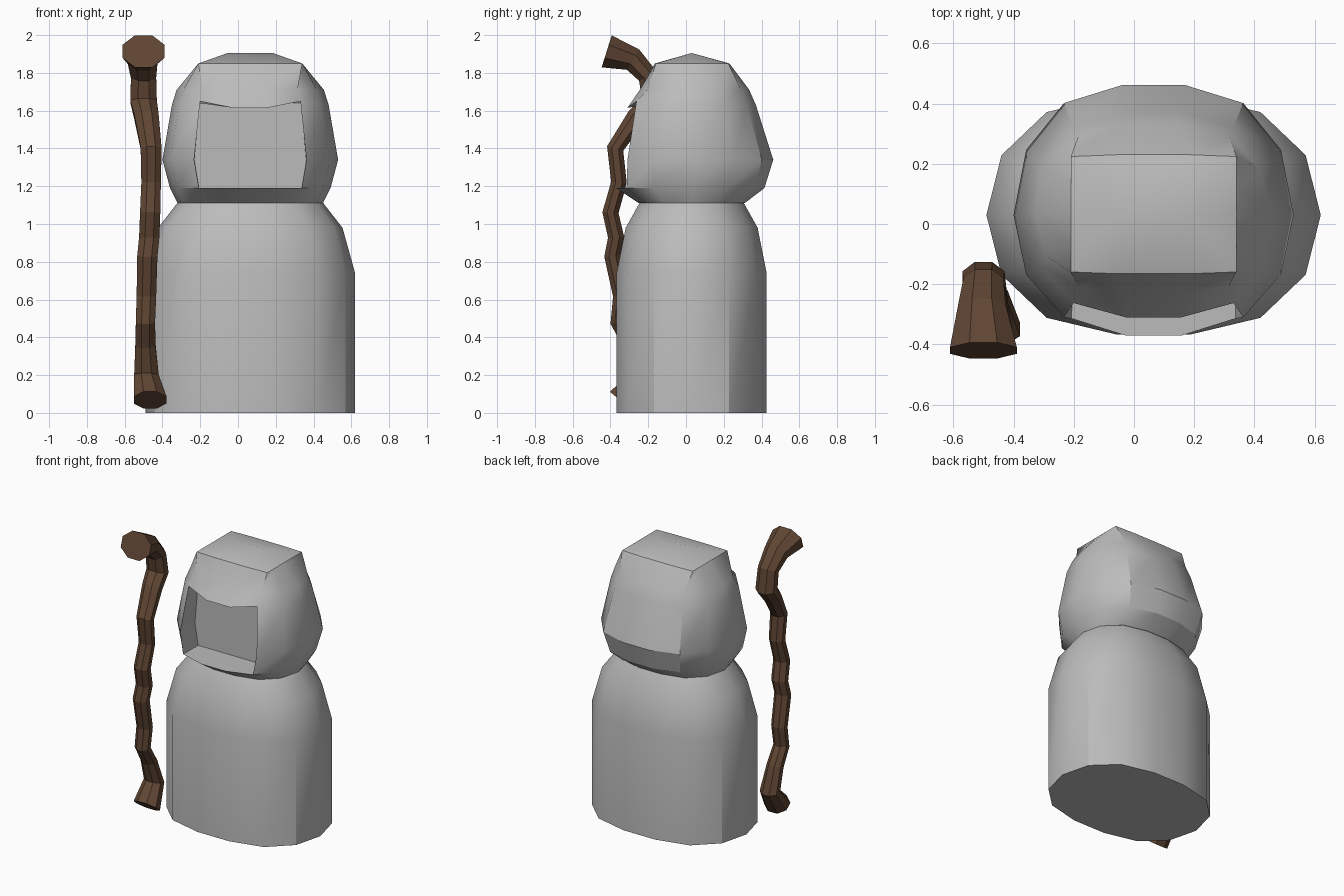
import bpy, bmesh, math
from mathutils import Vector

if "Cube" in bpy.data.objects:
    bpy.data.objects.remove(bpy.data.objects["Cube"], do_unlink=True)

CX, CY = 0.065, 0.03


def material(name, rgb):
    mat = bpy.data.materials.new(name)
    mat.use_nodes = True
    mat.diffuse_color = (*rgb, 1)
    mat.node_tree.nodes["Principled BSDF"].inputs["Base Color"].default_value = (*rgb, 1)
    return mat


def finish(bm, name, mat, smooth=None):
    bmesh.ops.recalc_face_normals(bm, faces=bm.faces)
    mesh = bpy.data.meshes.new(name)
    bm.to_mesh(mesh)
    bm.free()
    mesh.materials.append(mat)
    obj = bpy.data.objects.new(name, mesh)
    bpy.context.collection.objects.link(obj)
    if smooth:
        bpy.ops.object.select_all(action="DESELECT")
        obj.select_set(True)
        bpy.context.view_layer.objects.active = obj
        bpy.ops.object.shade_smooth_by_angle(angle=math.radians(smooth))
    return obj


def full_turn(quarter):
    """Mirror a quarter outline into a closed 14-sided one."""
    back = quarter + [(-x, y) for x, y in reversed(quarter)]
    return back + [(x, -y) for x, y in reversed(back[1:-1])]


ROUND = full_turn([(1, 0), (.91, .5), (.64, .86), (.22, 1)])
BOXY = full_turn([(1, 0), (1, .5), (1, .97), (.44, 1)])


def ring(bm, z, rx, front, back, outline=ROUND):
    return [bm.verts.new((CX + x * rx, CY + y * (back if y > 0 else front), z))
            for x, y in outline]


def bridge(bm, a, b, skip=()):
    n = len(a)
    for i in range(n):
        if i not in skip:
            j = (i + 1) % n
            bm.faces.new((a[i], a[j], b[j], b[i]))


grey = material("cloth grey", (.5, .5, .5))
brown = material("wood brown", (.115, .06, .033))

# Robe: closed stack of rings narrowing at the shoulders
bm = bmesh.new()
rings = [ring(bm, z, .555 * s, .397 * s, .397 * s)
         for z, s in ((0, 1), (.74, 1), (.98, .88), (1.115, .69))]
for a, b in zip(rings, rings[1:]):
    bridge(bm, a, b)
bm.faces.new(rings[0])
bm.faces.new(rings[-1])
finish(bm, "robe", grey, 32)

# Hood shell
bm = bmesh.new()
base = ring(bm, 1.11, .385, .28, .28)
lip = ring(bm, 1.19, .425, .4, .385)
cheek = ring(bm, 1.34, .465, .395, .432)
brow = ring(bm, 1.63, .415, .34, .34)
crown = ring(bm, 1.71, .39, .275, .305)
cap = ring(bm, 1.85, .275, .195, .2, BOXY)
FRONT = (9, 10, 11)
for i in (9, 12):
    brow[i].co.z = 1.65
for i in (10, 11):
    brow[i].co.z = 1.615
bridge(bm, base, lip)
bridge(bm, lip, cheek, FRONT)
bridge(bm, cheek, brow, FRONT)
bridge(bm, brow, crown)
bridge(bm, crown, cap)
bm.faces.new(base)

# Shallow ridge closing the top of the hood
east, west = (bm.verts.new((CX + s * .12, CY, 1.905)) for s in (1, -1))
bm.faces.new((cap[3], cap[4], west, east))
bm.faces.new((cap[10], cap[11], east, west))
bm.faces.new((cap[0], cap[1], cap[2], east))
bm.faces.new((cap[2], cap[3], east))
bm.faces.new((cap[0], east, cap[12], cap[13]))
bm.faces.new((cap[12], east, cap[11]))
bm.faces.new((cap[7], west, cap[5], cap[6]))
bm.faces.new((cap[5], west, cap[4]))
bm.faces.new((cap[7], cap[8], cap[9], west))
bm.faces.new((cap[9], cap[10], west))

# Face opening: recessed pocket with floor, side walls and back wall
rows = (lip, cheek, brow)
inner = [[bm.verts.new((CX + s * w, -.15, z)) for s in (-1, 1)]
         for w, z in ((.27, 1.19), (.295, 1.34), (.27, 1.64))]
for k in (0, 1):
    (l0, r0), (l1, r1) = inner[k], inner[k + 1]
    bm.faces.new((l0, r0, r1, l1))
    bm.faces.new((rows[k][9], l0, l1, rows[k + 1][9]))
    bm.faces.new((rows[k][12], r0, r1, rows[k + 1][12]))
for row, (l, r) in ((lip, inner[0]), (brow, inner[2])):
    bm.faces.new((row[9], row[10], row[11], row[12], r, l))
finish(bm, "hood", grey, 32)

# Staff: gnarled eight-sided sweep, x, y, z, radius
PATH = [
    (-.465, -.35, .068, .094), (-.485, -.24, .2, .07), (-.49, -.29, .36, .058),
    (-.49, -.36, .48, .055), (-.485, -.345, .62, .056), (-.48, -.39, .83, .058),
    (-.47, -.37, .93, .058), (-.465, -.4, 1.06, .058), (-.46, -.355, 1.22, .056),
    (-.46, -.375, 1.4, .06), (-.485, -.26, 1.57, .07), (-.5, -.18, 1.65, .076),
    (-.5, -.2, 1.78, .072), (-.505, -.28, 1.87, .085), (-.5, -.42, 1.914, .12)]
bm = bmesh.new()
points = [Vector(p[:3]) for p in PATH]
loops = []
for i, p in enumerate(points):
    along = points[min(i + 1, len(points) - 1)] - points[max(i - 1, 0)]
    side = Vector((1, 0, 0))
    up = along.cross(side).normalized()
    loop = []
    for k in range(8):
        a = math.tau * (k + .5) / 8
        loop.append(bm.verts.new(p + PATH[i][3] * (side * math.cos(a) + up * .8 * math.sin(a))))
    loops.append(loop)
for a, b in zip(loops, loops[1:]):
    bridge(bm, a, b)
bm.faces.new(loops[0])
bm.faces.new(loops[-1])
finish(bm, "staff", brown)
